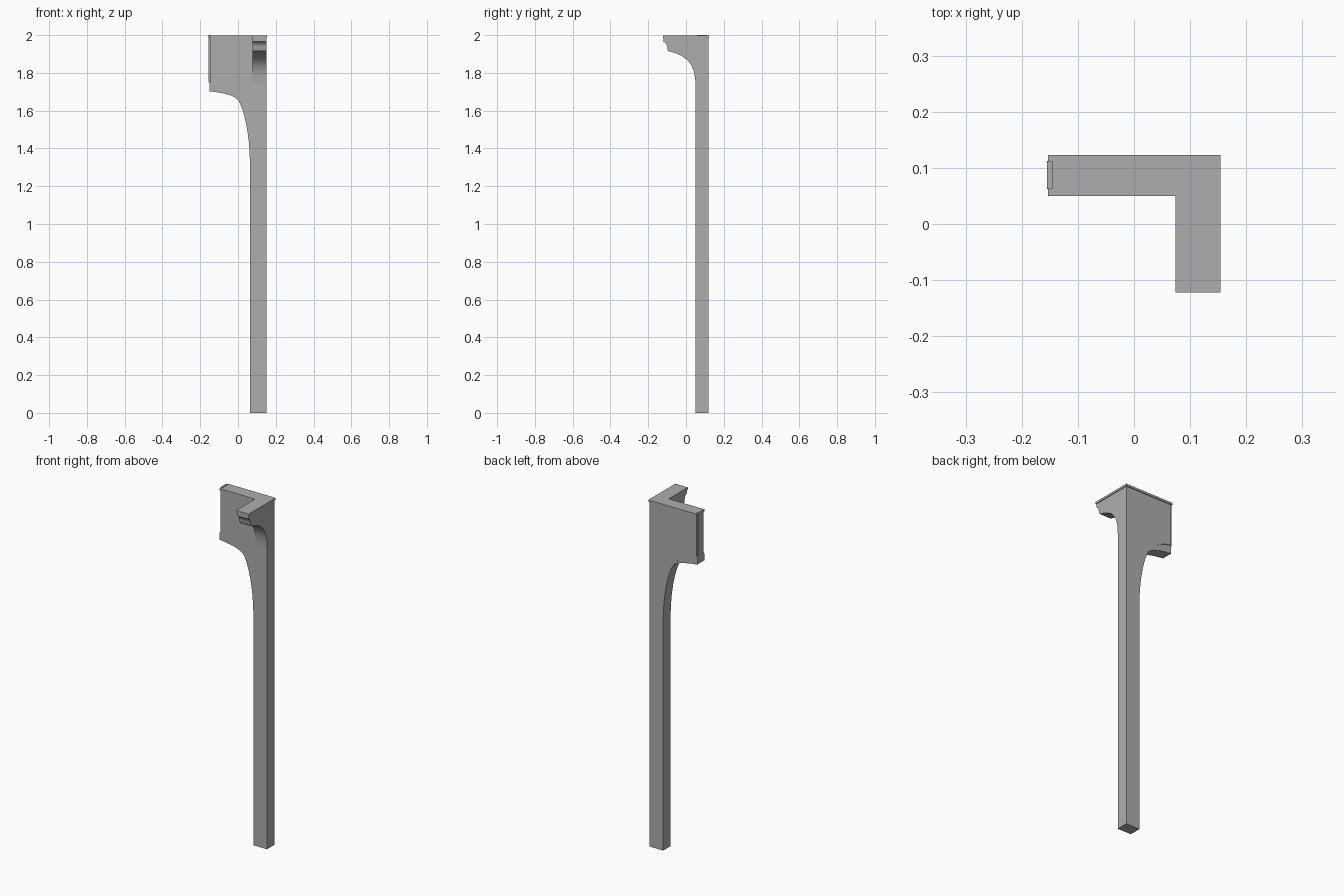
import bpy, bmesh, math
from mathutils import Vector
from mathutils.geometry import interpolate_bezier

cube = bpy.data.objects.get("Cube")
if cube:
    bpy.data.objects.remove(cube)

grey = bpy.data.materials.new("plain grey")
grey.use_nodes = True
grey.diffuse_color = (0.42, 0.42, 0.42, 1)
grey.node_tree.nodes["Principled BSDF"].inputs["Base Color"].default_value = grey.diffuse_color


def extrude(name, outline, axis, start, end):
    """Extrude an outline drawn in the two other axes along the given axis."""
    def place(p, d):
        co = list(p)
        co.insert(axis, d)
        return co
    bm = bmesh.new()
    face = bm.faces.new([bm.verts.new(place(p, start)) for p in outline])
    out = bmesh.ops.extrude_face_region(bm, geom=[face])
    verts = [g for g in out["geom"] if isinstance(g, bmesh.types.BMVert)]
    for v in verts:
        v.co[axis] = end
    bmesh.ops.recalc_face_normals(bm, faces=bm.faces)
    mesh = bpy.data.meshes.new(name)
    bm.to_mesh(mesh)
    bm.free()
    mesh.materials.append(grey)
    obj = bpy.data.objects.new(name, mesh)
    bpy.context.collection.objects.link(obj)
    bpy.ops.object.select_all(action='DESELECT')
    bpy.context.view_layer.objects.active = obj
    obj.select_set(True)
    bpy.ops.object.shade_smooth_by_angle(angle=math.radians(30))
    return obj


def box(name, x0, x1, y0, y1, z0, z1):
    return extrude(name, [(x0, y0), (x1, y0), (x1, y1), (x0, y1)], 2, z0, z1)


def curve(*points, steps=9):
    return [tuple(p[:2]) for p in interpolate_bezier(
        *[Vector((a, b, 0)) for a, b in points], steps)]


# Post and side bracket: one board with a swept lower edge
sweep = (curve((-0.152, 1.703), (-0.10, 1.695), (-0.03, 1.69), (0.002, 1.655))
         + curve((0.002, 1.655), (0.03, 1.61), (0.063, 1.48), (0.063, 1.32))[1:])
extrude("post_and_bracket", [(0.15, 0), (0.15, 1.99), (-0.148, 1.99), (-0.148, 1.748),
                             (-0.152, 1.742)] + sweep + [(0.063, 0)], 1, 0.05, 0.114)

# Back facing, ending above the rim of the bracket
rim = (curve((-0.148, 1.747), (-0.10, 1.745), (-0.04, 1.72), (0.002, 1.655))
       + sweep[9:])
extrude("back_facing", [(0.15, 0), (0.15, 1.99), (-0.148, 1.99)] + rim + [(0.063, 0)],
        1, 0.114, 0.118)

# Front arm with a stepped nose and a concave underside
under = curve((-0.093, 1.915), (-0.01, 1.895), (0.05, 1.86), (0.05, 1.74), steps=12)
nose = curve((-0.12, 1.965), (-0.105, 1.96), (-0.098, 1.945), (-0.098, 1.925), steps=6)
extrude("front_arm", [(0.06, 1.99), (-0.12, 1.99)] + nose + under + [(0.06, 1.74)],
        0, 0.078, 0.15)

# Corner cap plate, slightly overhanging
extrude("cap_plate", [(-0.153, 0.05), (0.074, 0.05), (0.074, -0.122), (0.154, -0.122),
                      (0.154, 0.123), (-0.153, 0.123)], 2, 1.985, 1.997)

# Joint strip on the end of the bracket
box("end_strip", -0.155, -0.145, 0.062, 0.112, 1.748, 2.0)
